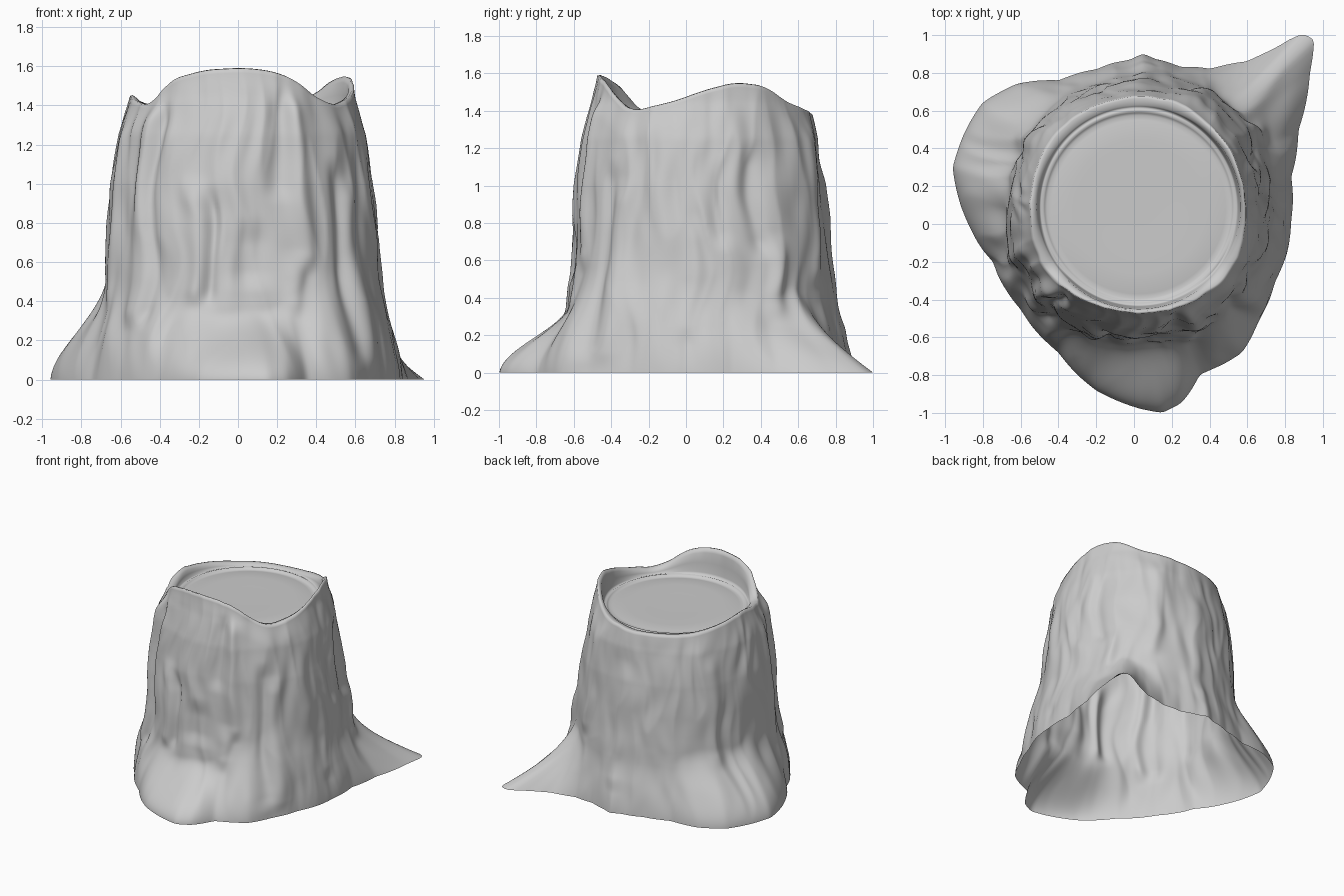
import bpy, bmesh, math
from mathutils import Vector, noise

if "Cube" in bpy.data.objects:
    bpy.data.objects.remove(bpy.data.objects["Cube"])

CX, CY = 0.025, 0.09     # trunk axis
N, ROWS = 360, 90        # columns around, rows up the bark
DISC_Z = 1.36

# Footprint on the ground, with the three root flares
FOOT = [(.83, 0), (.83, .25), (.87, .5), (.93, .8), (.955, .98), (.88, 1.01), (.75, .93),
        (.6, .86), (.4, .82), (.25, .83), (.12, .87), (.05, .9), (-.02, .87), (-.2, .82),
        (-.4, .76), (-.62, .74), (-.8, .64), (-.9, .48), (-.96, .3), (-.9, .05), (-.75, -.2),
        (-.6, -.45), (-.4, -.68), (-.2, -.88), (-.05, -.95), (.15, -1.0), (.25, -.95),
        (.35, -.8), (.57, -.68), (.66, -.52), (.75, -.3), (.82, -.1)]
# Height of the broken rim by angle
RIM = [(0, 1.505), (18, 1.55), (36, 1.53), (50, 1.45), (70, 1.40), (90, 1.375), (135, 1.385),
       (165, 1.43), (183, 1.455), (205, 1.41), (218, 1.40), (230, 1.53), (250, 1.58),
       (270, 1.59), (285, 1.575), (298, 1.53), (308, 1.45), (321, 1.395), (345, 1.45)]
# Trunk radius by height, and a correction by angle (the trunk is not quite round)
TRUNK = [(0, .74), (.2, .725), (.4, .71), (.6, .69), (1.0, .655), (1.25, .62), (1.45, .57), (1.7, .545)]
OVAL = [(0, .005), (45, .03), (90, -.025), (135, .0), (180, .005), (225, .035), (270, .015), (315, .035)]
# Height that the flares reach up the trunk, by angle
FLARE = [(0, .5), (45, .42), (80, .42), (120, .45), (170, .52), (200, .5), (225, .6),
         (255, .36), (285, .36), (305, .6), (330, .7)]
# Long bark ridges and grooves: angle, z low, z high, width in degrees, depth
RIDGES = [(-64, .58, 1.45, 4, .03), (-72, .95, 1.45, 5, -.02), (-69, .35, .62, 5, .03),
          (-104, .4, .95, 3, -.03), (-110, .4, 1.0, 4, .025), (-86, .5, .78, 9, -.025),
          (-129, .3, 1.4, 3, -.03), (-137, .3, 1.4, 5, .025), (-40, .05, 1.0, 4, .025),
          (-46, .1, 1.1, 3, -.025), (25, .65, 1.2, 4, -.03), (33, .3, .7, 5, .03),
          (10, .7, 1.1, 4, -.02), (-5, .2, .8, 4, .02), (60, .5, 1.3, 4, .02),
          (88, .2, 1.1, 5, .02), (150, .4, 1.2, 5, .02), (-160, .4, 1.3, 4, .02)]


def lerp(table, x):
    for (a, u), (b, v) in zip(table, table[1:]):
        if a <= x <= b:
            return u + (v - u) * (x - a) / max(b - a, 1e-6)
    return table[-1][1]


def ring_table(pairs):
    """Make an angle table wrap around."""
    p = sorted(pairs)
    return [(p[-1][0] - 360, p[-1][1])] + p + [(p[0][0] + 360, p[0][1])]


def smoothed(table, width):
    """Sample a periodic table each column, softened over some degrees."""
    ks = [i * width / 4 for i in range(-4, 5)]
    return [sum(lerp(table, (360 * i / N + k) % 360) for k in ks) / 9 for i in range(N)]


def smooth(a, b, x):
    t = min(max((x - a) / (b - a), 0), 1)
    return t * t * (3 - 2 * t)


def ang_diff(a, b):
    return (a - b + 180) % 360 - 180


foot = smoothed(ring_table([(math.degrees(math.atan2(y - CY, x - CX)) % 360,
                             math.hypot(x - CX, y - CY)) for x, y in FOOT]), 1)
rim = smoothed(ring_table(RIM), 6)
flare_top = smoothed(ring_table(FLARE), 8)
oval = smoothed(ring_table(OVAL), 15)


def bark(deg, z):
    a = math.radians(deg)
    wob = .13 * noise.noise(Vector((math.cos(a) * 2, math.sin(a) * 2, z * 2.5)))
    c, s = math.cos(a + wob), math.sin(a + wob)
    h = .024 * noise.noise(Vector((c * 2.5, s * 2.5, z * 1.2 + 3)))
    h += .02 * (.3 - abs(noise.noise(Vector((c * 5, s * 5, z * 1.1 + 9)))))
    h += .012 * noise.noise(Vector((c * 7, s * 7, z * 4 + 5)))      # chipped lumps
    for d, z0, z1, w, amp in RIDGES:
        q = ang_diff(deg + math.degrees(wob) * .6, d) / w
        if abs(q) < 3:
            h += amp * math.exp(-q * q) * smooth(z0 - .06, z0 + .06, z) * (1 - smooth(z1 - .1, z1 + .06, z))
    return h


def radius(i, z):
    deg = 360 * i / N
    a = math.radians(deg)
    top = smooth(rim[i] - .15, rim[i], z)
    # uneven upper edge of the roots
    jag = 1 + .25 * noise.noise(Vector((math.cos(a) * 4, math.sin(a) * 4, 7)))
    s = min(z / (flare_top[i] * jag), 1)
    spike = math.exp(-(ang_diff(deg, 45) / 20) ** 2)      # thin root, concave slope
    flare = (1 - spike) * (1 - s ** 1.9) ** 2.2 + spike * (1 - s) ** 1.6
    low_fade = smooth(-.1, .25, z)
    body = lerp(TRUNK, z) + oval[i] * (1 - .6 * top)
    return body + (foot[i] - .74 - oval[i]) * flare + bark(deg, z) * (1 - .6 * top) * low_fade


bm = bmesh.new()


def add_ring(fn):
    ring = []
    for i in range(N):
        r, z = fn(i)
        a = 2 * math.pi * i / N
        ring.append(bm.verts.new((CX + r * math.cos(a), CY + r * math.sin(a), z)))
    return ring


# Bark wall, open at the bottom
rings = []
for k in range(ROWS + 1):
    t = (k / ROWS) ** 1.2
    rings.append(add_ring(lambda i: (radius(i, t * rim[i]), t * rim[i])))

# Rounded lip, inner wall, groove and cut face
rings.append(add_ring(lambda i: (radius(i, rim[i]) - .012, rim[i] + .003)))
for r, f, dz in [(.54, .85, 0), (.532, .5, 0), (.525, .15, 0), (.518, 0, .008), (.508, 0, .012),
                 (.498, 0, .002), (.485, 0, -.006), (.46, 0, 0), (.35, 0, .003), (.2, 0, 0), (.08, 0, 0)]:
    rings.append(add_ring(lambda i: (r, DISC_Z + dz + f * (rim[i] - DISC_Z))))

for lo, hi in zip(rings, rings[1:]):
    for i in range(N):
        j = (i + 1) % N
        bm.faces.new((lo[i], lo[j], hi[j], hi[i]))
centre = bm.verts.new((CX, CY, DISC_Z))
for i in range(N):
    bm.faces.new((rings[-1][i], rings[-1][(i + 1) % N], centre))

for f in bm.faces:
    f.smooth = True
mesh = bpy.data.meshes.new("tree_stump")
bm.to_mesh(mesh)
bm.free()
stump = bpy.data.objects.new("tree_stump", mesh)
bpy.context.collection.objects.link(stump)
